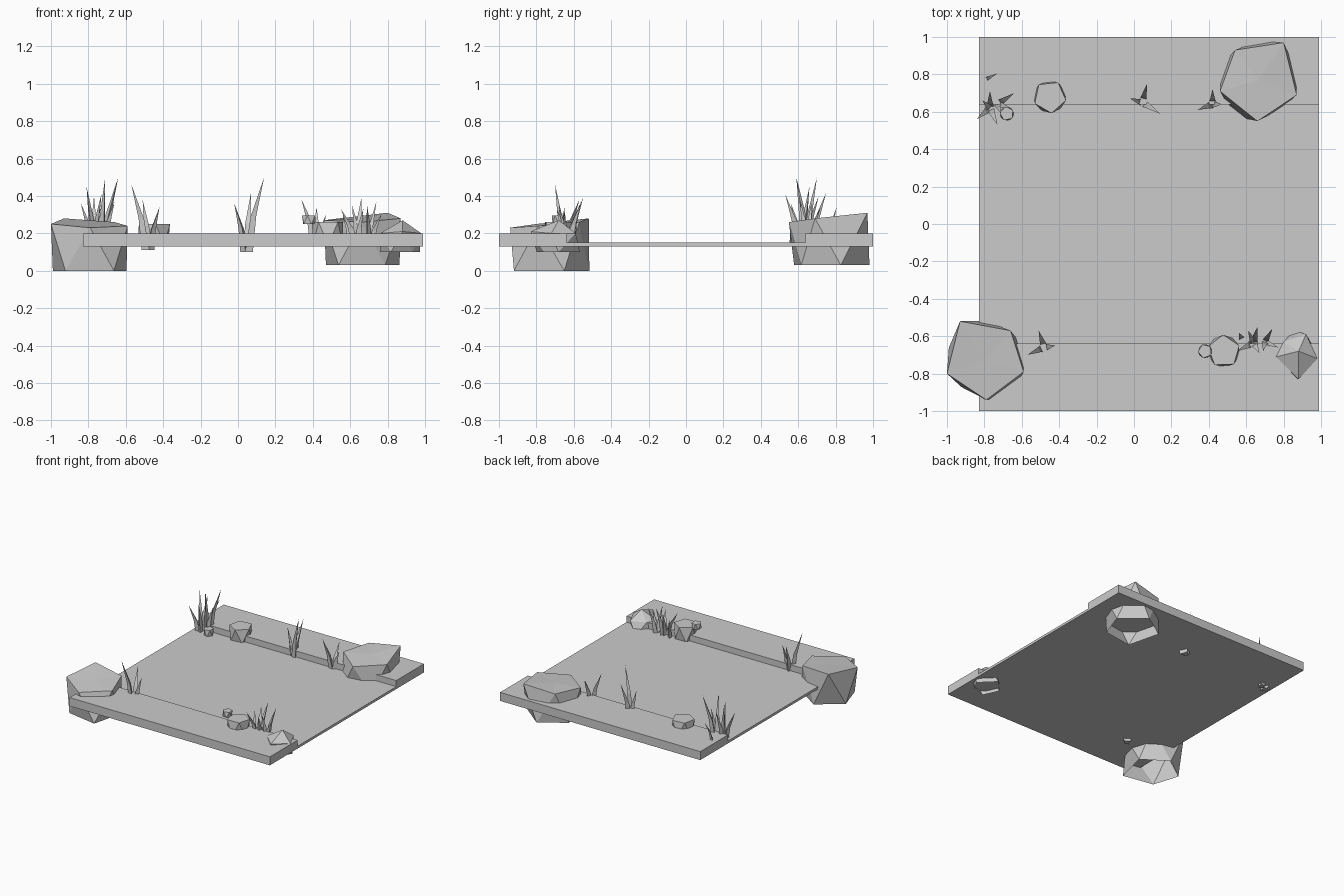
import bpy, bmesh, math
from mathutils import Vector

cube = bpy.data.objects.get("Cube")
if cube:
    bpy.data.objects.remove(cube, do_unlink=True)

GREY = (0.6, 0.6, 0.6, 1)
stone = bpy.data.materials.new("plain_grey")
stone.use_nodes = True
stone.diffuse_color = GREY
stone.node_tree.nodes["Principled BSDF"].inputs["Base Color"].default_value = GREY


def finish(name, bm):
    mesh = bpy.data.meshes.new(name)
    bm.to_mesh(mesh)
    bm.free()
    mesh.materials.append(stone)
    obj = bpy.data.objects.new(name, mesh)
    bpy.context.collection.objects.link(obj)
    return obj


def slab(name, lo, hi):
    bm = bmesh.new()
    bmesh.ops.create_cube(bm, size=1)
    lo, hi = Vector(lo), Vector(hi)
    for v in bm.verts:
        v.co = (lo + hi) / 2 + v.co * (hi - lo)
    finish(name, bm)


def pentagon(x, y, r, turn, z):
    angles = [math.radians(turn + 72 * i) for i in range(5)]
    return [(x + r * math.cos(a), y + r * math.sin(a), z) for a in angles]


def rock(name, top, bottom_z, apex=None):
    """Counterclockwise five-sided top, opposed lower ring, open underneath."""
    bm = bmesh.new()
    top = [Vector(p) for p in top]
    mid = sum(top, Vector()) / 5
    upper = [bm.verts.new(p) for p in top]
    # the lower ring mirrors the upper ring through the centre
    lower = []
    for i in range(5):
        p = mid - (top[(i + 3) % 5] - mid) * 0.96
        lower.append(bm.verts.new((p.x, p.y, bottom_z)))
    peak = bm.verts.new(apex or mid)
    for i in range(5):
        j = (i + 1) % 5
        bm.faces.new((upper[i], upper[j], peak))
        bm.faces.new((upper[i], lower[i], upper[j]))
        bm.faces.new((upper[j], lower[i], lower[j]))
    bmesh.ops.recalc_face_normals(bm, faces=bm.faces)
    finish(name, bm)


def tuft(name, base, tips, r=0.024):
    """Three-sided blades that rise steeply, then lean out to a point."""
    bm = bmesh.new()
    base = Vector(base)
    for tip in tips:
        tip = Vector(tip)
        lean = tip - base
        out = Vector((lean.x, lean.y, 0))
        foot = base + out * 0.15
        knee = base + out * 0.4 + Vector((0, 0, lean.z * 0.48))
        turn = math.atan2(lean.y, lean.x)
        rings = []
        for centre, radius in ((foot, r), (knee, r * 0.7)):
            rings.append([bm.verts.new(p) for p in
                          pentagon_side(centre, radius, turn)])
        point = bm.verts.new(tip)
        bm.faces.new(rings[0][::-1])
        for i in range(3):
            j = (i + 1) % 3
            bm.faces.new((rings[0][i], rings[0][j], rings[1][j], rings[1][i]))
            bm.faces.new((rings[1][i], rings[1][j], point))
    finish(name, bm)


def pentagon_side(c, r, turn):
    # triangular blade section
    return [(c.x + r * math.cos(turn + k * math.tau / 3),
             c.y + r * math.sin(turn + k * math.tau / 3), c.z) for k in range(3)]


# River bed and the two raised banks
slab("river_bed", (-0.83, -0.64, 0.13), (0.99, 0.64, 0.15))
slab("front_bank", (-0.83, -1, 0.13), (0.99, -0.64, 0.2))
slab("back_bank", (-0.83, 0.64, 0.13), (0.99, 1, 0.2))

# Large boulders
rock("front_boulder", [(-1, -0.8, 0.25), (-0.79, -0.94, 0.23), (-0.59, -0.79, 0.24),
                       (-0.66, -0.57, 0.26), (-0.93, -0.52, 0.28)], 0)
rock("back_boulder", [(0.46, 0.71, 0.27), (0.66, 0.55, 0.26), (0.87, 0.69, 0.28),
                      (0.8, 0.97, 0.31), (0.54, 0.93, 0.28)], 0.03)
rock("peaked_boulder", [(0.76, -0.71, 0.2), (0.88, -0.83, 0.21), (0.98, -0.72, 0.2),
                        (0.92, -0.59, 0.2), (0.8, -0.63, 0.2)], 0.1, (0.88, -0.68, 0.27))

# Small stones
rock("front_stone", pentagon(0.48, -0.68, 0.088, 20, 0.26), 0.14)
rock("back_stone", pentagon(-0.45, 0.68, 0.088, 60, 0.25), 0.14)
rock("front_pebble", pentagon(0.38, -0.68, 0.038, 40, 0.295), 0.25)
rock("back_pebble", pentagon(-0.68, 0.59, 0.038, 30, 0.2), 0.14)

# Grass tufts
tuft("middle_grass", (0.045, 0.65, 0.1),
     [(0.14, 0.59, 0.5), (-0.02, 0.67, 0.36), (0.07, 0.75, 0.42)])
tuft("boulder_grass", (0.42, 0.64, 0.13),
     [(0.34, 0.61, 0.38), (0.47, 0.64, 0.3), (0.42, 0.72, 0.34)])
tuft("front_left_grass", (-0.48, -0.66, 0.11),
     [(-0.57, -0.7, 0.46), (-0.51, -0.57, 0.38), (-0.42, -0.65, 0.34)])
tuft("reeds", (-0.77, 0.62, 0.11),
     [(-0.84, 0.56, 0.36), (-0.81, 0.66, 0.45), (-0.77, 0.71, 0.4), (-0.73, 0.53, 0.41)])
tuft("tall_reeds", (-0.73, 0.64, 0.11),
     [(-0.64, 0.7, 0.5), (-0.71, 0.59, 0.5), (-0.66, 0.62, 0.37)])
tuft("lone_blade", (-0.79, 0.775, 0.2), [(-0.73, 0.805, 0.34)], 0.012)
tuft("bank_grass", (0.64, -0.635, 0.13),
     [(0.66, -0.55, 0.39), (0.55, -0.68, 0.33), (0.61, -0.57, 0.35), (0.67, -0.69, 0.33)])
tuft("bank_grass_small", (0.7, -0.63, 0.13),
     [(0.74, -0.56, 0.37), (0.77, -0.66, 0.31), (0.69, -0.68, 0.35)], 0.02)
tuft("bank_sprout", (0.575, -0.61, 0.13), [(0.56, -0.58, 0.31)], 0.018)
